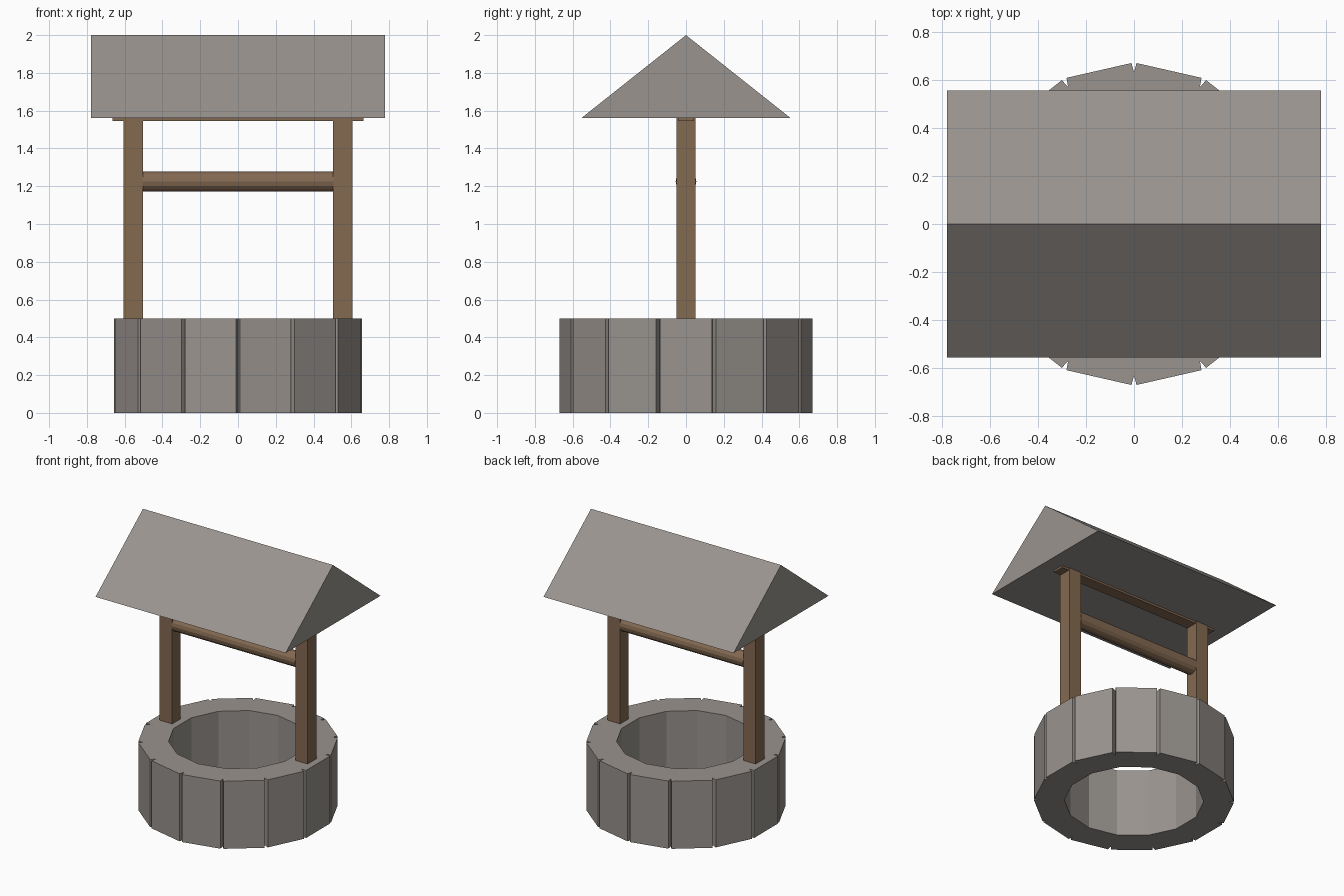
import bpy, bmesh
from math import sin, cos, pi
from mathutils import Vector, Matrix

if "Cube" in bpy.data.objects:
    bpy.data.objects.remove(bpy.data.objects["Cube"])


def material(name, rgb):
    m = bpy.data.materials.new(name)
    m.use_nodes = True
    m.diffuse_color = (*rgb, 1)
    m.node_tree.nodes["Principled BSDF"].inputs["Base Color"].default_value = (*rgb, 1)
    return m


stone = material("grey stone", (0.32, 0.293, 0.27))
wood = material("brown wood", (0.23, 0.142, 0.083))


def finish(bm, name, mat):
    bmesh.ops.recalc_face_normals(bm, faces=bm.faces)
    mesh = bpy.data.meshes.new(name)
    bm.to_mesh(mesh)
    bm.free()
    mesh.materials.append(mat)
    obj = bpy.data.objects.new(name, mesh)
    bpy.context.collection.objects.link(obj)
    return obj


def box(name, low, high, mat):
    low, high = Vector(low), Vector(high)
    bm = bmesh.new()
    bmesh.ops.create_cube(bm, size=1)
    bmesh.ops.scale(bm, vec=high - low, verts=bm.verts)
    bmesh.ops.translate(bm, vec=(low + high) / 2, verts=bm.verts)
    return finish(bm, name, mat)


# Stone ring: wedge blocks with a V groove at every outer corner
SIDES, OUTER, GROOVE, INNER, HEIGHT = 14, 0.672, 0.632, 0.467, 0.5
GROOVE_HALF = 0.011


def polar(radius, angle):
    return Vector((radius * sin(angle), radius * cos(angle), 0))


bm = bmesh.new()
for k in range(SIDES):
    a, b = 2 * pi * k / SIDES, 2 * pi * (k + 1) / SIDES
    start, end = polar(OUTER, a), polar(OUTER, b)
    along = (end - start).normalized() * GROOVE_HALF
    outline = [polar(INNER, a), polar(GROOVE, a), start + along,
               end - along, polar(GROOVE, b), polar(INNER, b)]
    bottom = [bm.verts.new(p) for p in outline]
    top = [bm.verts.new(p + Vector((0, 0, HEIGHT))) for p in outline]
    bm.faces.new(bottom)
    bm.faces.new(top)
    # outer walls, groove walls and inner wall; joints between blocks stay open
    for i in (1, 2, 3, 5):
        j = (i + 1) % len(outline)
        bm.faces.new((bottom[i], bottom[j], top[j], top[i]))
bmesh.ops.remove_doubles(bm, verts=bm.verts, dist=0.0005)
finish(bm, "stone_ring", stone)

# Posts
for side, x in (("left", 0.555), ("right", -0.555)):
    box(side + "_post", (x - 0.051, -0.05, 0.45), (x + 0.051, 0.05, 1.57), wood)

# Beam under the roof
box("roof_beam", (-0.665, -0.043, 1.545), (0.665, 0.043, 1.62), wood)

# Winding bar between the posts
bm = bmesh.new()
bmesh.ops.create_cone(bm, cap_ends=True, segments=14, radius1=0.055, radius2=0.055,
                      depth=1.01, matrix=Matrix.Translation((0, 0, 1.225))
                      @ Matrix.Rotation(pi / 2, 4, "Y"))
finish(bm, "winding_bar", wood)

# Gable roof: triangular profile swept along x
bm = bmesh.new()
profile = [(-0.555, 1.56), (0.555, 1.56), (0, 2)]
gable = bm.faces.new([bm.verts.new((-0.778, y, z)) for y, z in profile])
swept = bmesh.ops.extrude_face_region(bm, geom=[gable], use_keep_orig=True)["geom"]
bmesh.ops.translate(bm, vec=(1.556, 0, 0),
                    verts=[v for v in swept if isinstance(v, bmesh.types.BMVert)])
finish(bm, "gable_roof", stone)
